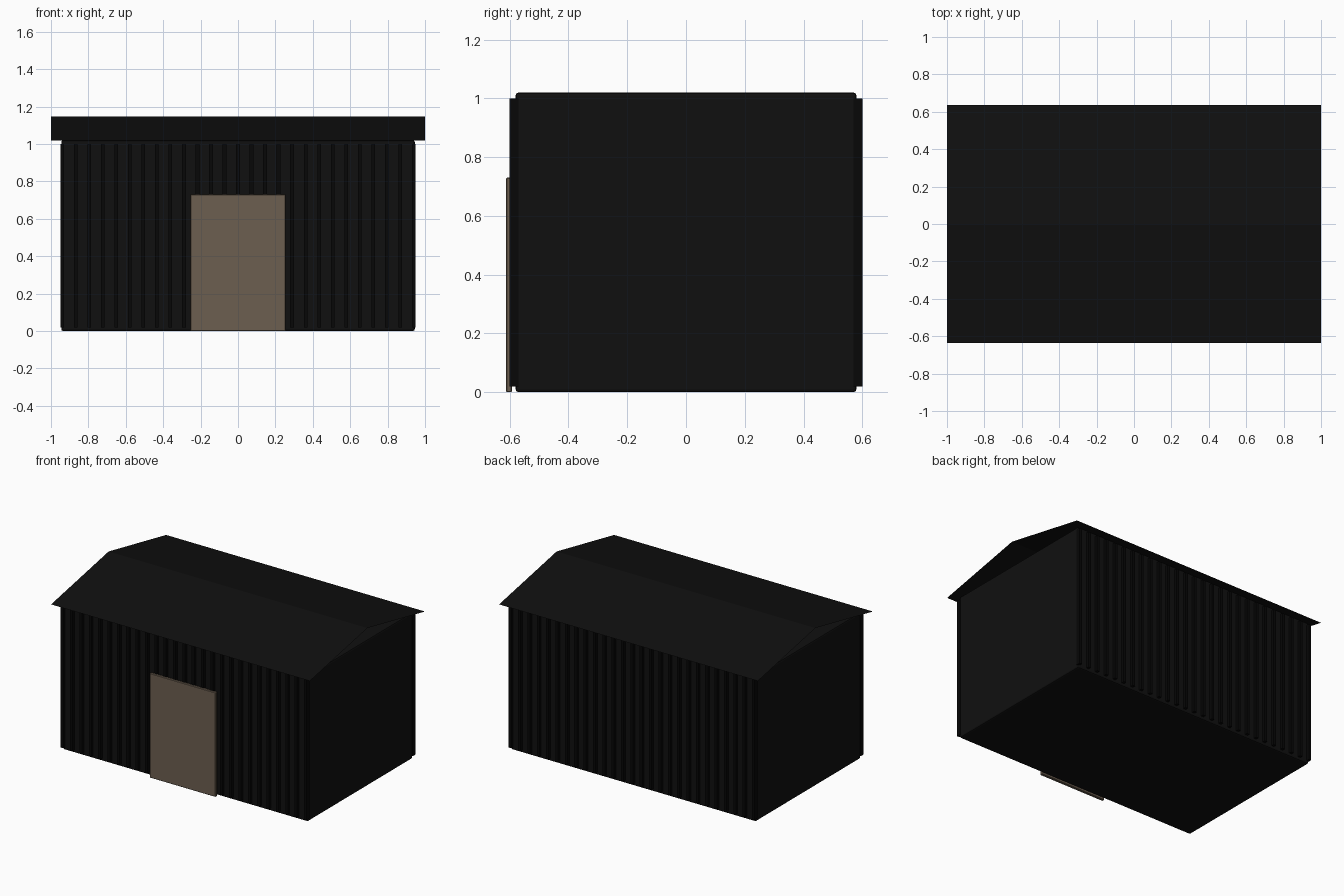
import bpy
import bmesh

if "Cube" in bpy.data.objects:
    bpy.data.objects.remove(bpy.data.objects["Cube"], do_unlink=True)


def material(name, rgb):
    mat = bpy.data.materials.new(name)
    mat.use_nodes = True
    color = (*rgb, 1)
    mat.diffuse_color = color
    mat.node_tree.nodes["Principled BSDF"].inputs["Base Color"].default_value = color
    return mat


wall_black = material("wall black", (0.005, 0.005, 0.005))
rib_black = material("rib black", (0.002, 0.002, 0.002))
roof_black = material("roof black", (0.005, 0.005, 0.005))
door_brown = material("door brown", (0.15, 0.113, 0.08))


def add_object(name, bm, mat):
    mesh = bpy.data.meshes.new(name)
    bm.to_mesh(mesh)
    bm.free()
    mesh.materials.append(mat)
    obj = bpy.data.objects.new(name, mesh)
    bpy.context.collection.objects.link(obj)
    return obj


def add_box(bm, low, high):
    verts = bmesh.ops.create_cube(bm, size=1)["verts"]
    for v in verts:
        for i in range(3):
            v.co[i] = low[i] if v.co[i] < 0 else high[i]


def bevel(obj, width, segments):
    mod = obj.modifiers.new("soft edges", "BEVEL")
    mod.width = width
    mod.segments = segments


# Main walls, floor and flat top
bm = bmesh.new()
add_box(bm, (-0.945, -0.58, 0), (0.945, 0.58, 1.02))
bevel(add_object("shed_walls", bm, wall_black), 0.01, 2)

# Vertical cladding ribs on front and back
RIBS = 27
for name, side in (("front_ribs", -1), ("back_ribs", 1)):
    bm = bmesh.new()
    for i in range(RIBS):
        x = -0.94 + 1.88 * i / (RIBS - 1)
        y = sorted((side * 0.57, side * 0.6))
        add_box(bm, (x - 0.01, y[0], 0.02), (x + 0.01, y[1], 1.0))
    add_object(name, bm, rib_black)

# Door panel
bm = bmesh.new()
add_box(bm, (-0.255, -0.612, 0), (0.255, -0.592, 0.73))
bevel(add_object("door", bm, door_brown), 0.003, 1)

# Thin gabled roof sheet, open at both ends
bm = bmesh.new()
rows = [[bm.verts.new((x, y, z)) for x in (-1, 1)]
        for y, z in ((-0.635, 1.02), (0, 1.147), (0.635, 1.02))]
for a, b in zip(rows, rows[1:]):
    bm.faces.new((a[0], a[1], b[1], b[0]))
add_object("roof", bm, roof_black)
